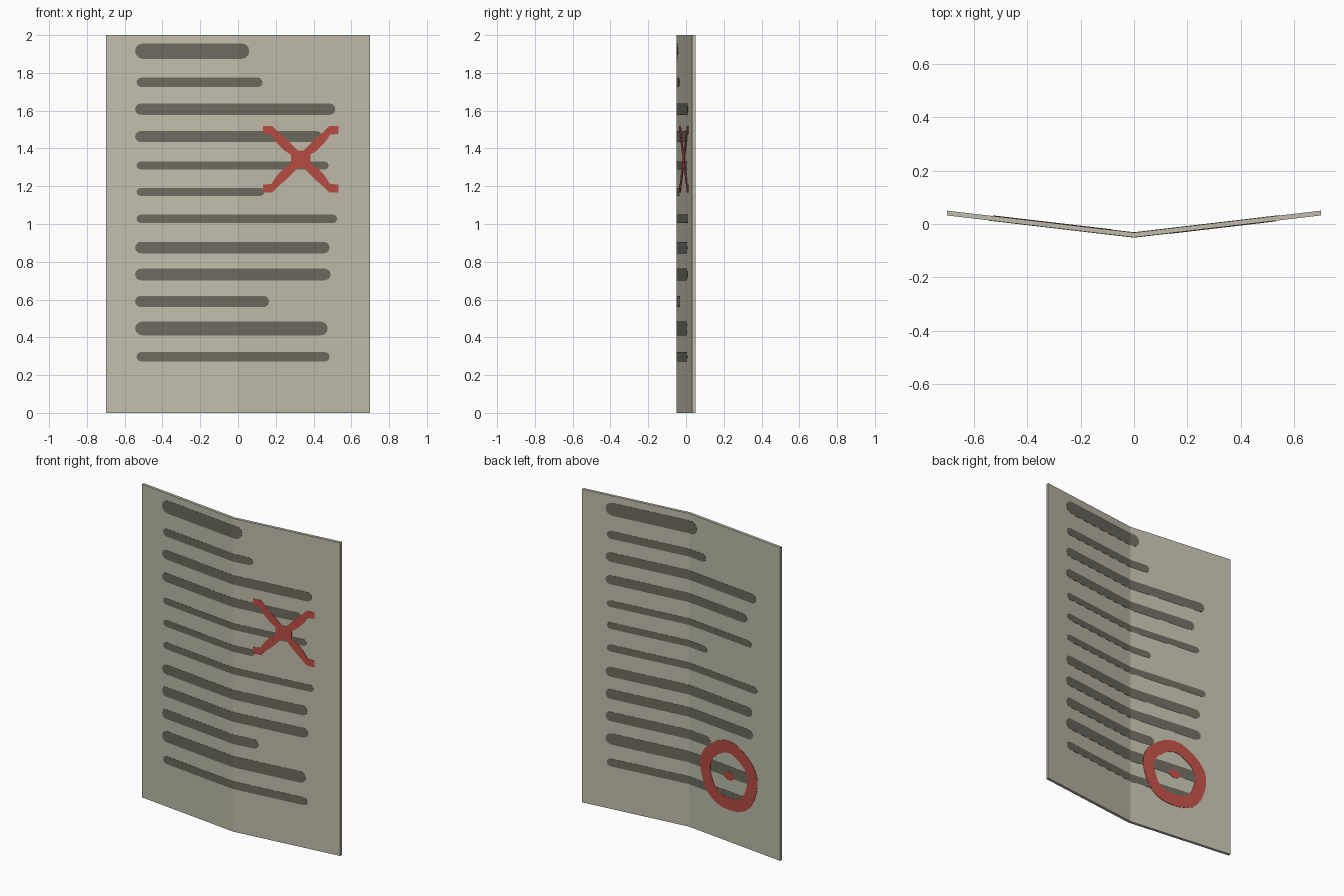
import bpy, bmesh, math

if "Cube" in bpy.data.objects:
    bpy.data.objects.remove(bpy.data.objects["Cube"])

HALF_W, HEIGHT = 0.70, 2.0
FRONT_Y, THICK, RISE = -0.05, 0.018, 0.082   # fold position, sheet thickness, bend of each half


def srgb(r, g, b):
    def lin(c):
        c /= 255
        return c / 12.92 if c < 0.04 else ((c + 0.055) / 1.055) ** 2.4
    return (lin(r), lin(g), lin(b), 1)


def material(name, rgb):
    m = bpy.data.materials.new(name)
    m.diffuse_color = srgb(*rgb)
    m.use_nodes = True
    m.node_tree.nodes["Principled BSDF"].inputs["Base Color"].default_value = m.diffuse_color
    return m


PAPER = material("paper beige", (193, 190, 172))
INK = material("faded ink grey", (109, 106, 96))
RED = material("marker red", (186, 78, 67))


def fold_y(x):
    return FRONT_Y + RISE * abs(x) / HALF_W


def finish(bm, name, mat):
    bmesh.ops.recalc_face_normals(bm, faces=bm.faces)
    me = bpy.data.meshes.new(name)
    bm.to_mesh(me)
    bm.free()
    me.materials.append(mat)
    ob = bpy.data.objects.new(name, me)
    bpy.context.collection.objects.link(ob)
    return ob


def folded_plate(name, polys, mat, y_shift, depth):
    """Flat outlines in x/z, cut at the fold, thickened along y and bent with the sheet."""
    bm = bmesh.new()
    for p in polys:
        bm.faces.new([bm.verts.new((x, 0, z)) for x, z in p])
    bmesh.ops.remove_doubles(bm, verts=bm.verts, dist=1e-5)
    bmesh.ops.bisect_plane(bm, geom=bm.verts[:] + bm.edges[:] + bm.faces[:],
                           plane_co=(0, 0, 0), plane_no=(1, 0, 0), dist=1e-6)
    ext = bmesh.ops.extrude_face_region(bm, geom=bm.faces[:], use_keep_orig=True)
    for v in ext["geom"]:
        if isinstance(v, bmesh.types.BMVert):
            v.co.y += depth
    for v in bm.verts:
        v.co.y += fold_y(v.co.x) + y_shift
    return finish(bm, name, mat)


def paint(name, polys, mat, side, lift):
    """Thin painted plate; side 1 = front, -1 = back (outline turned round)."""
    polys = [[(x * side, z) for x, z in p] for p in polys]
    shift = -lift if side == 1 else THICK - 0.001
    folded_plate(name, polys, mat, shift, lift + 0.001)


def bar(x0, x1, z, t):
    """Line of writing with rounded ends."""
    r, pts = t / 2, []
    for cx, start in ((x1 - r, -90), (x0 + r, 90)):
        for i in range(7):
            a = math.radians(start + 30 * i)
            pts.append((cx + r * math.cos(a), z + r * math.sin(a)))
    return pts


# Folded sheet
folded_plate("folded_sheet",
             [[(-HALF_W, 0), (HALF_W, 0), (HALF_W, HEIGHT), (-HALF_W, HEIGHT)]],
             PAPER, 0, THICK)

# Lines of writing on both sides: height, thickness, right end
LINES = [(1.915, .082, .06), (1.75, .05, .13), (1.608, .06, .515), (1.463, .058, .445),
         (1.31, .042, .48), (1.17, .042, .14), (1.027, .044, .525), (.875, .062, .485),
         (.733, .062, .49), (.59, .06, .165), (.447, .072, .475), (.297, .05, .485)]
for side, label in ((1, "front"), (-1, "back")):
    for i, (z, t, end) in enumerate(LINES):
        start = -.545 if t > .055 else -.537
        paint(f"{label}_text_line_{i + 1}", [bar(start, end, z, t)], INK, side, 0.0012)

# Hand-drawn red cross on the front: four ragged arms about a centre patch
CX, CZ = 0.332, 1.343
ARM = [(.03, .01), (.085, .045), (.125, .085), (.155, .13), (.20, .135),
       (.20, .175), (.15, .175), (.115, .14), (.085, .115), (.045, .075), (.005, .035)]
arms = [[(CX + sx * x, CZ + sz * z) for x, z in ARM] for sx in (1, -1) for sz in (1, -1)]
for i, a in enumerate(arms):
    paint(f"red_cross_arm_{i + 1}", [a], RED, 1, 0.0024)
patch = [(CX + .057 * math.cos(math.pi * k / 4 + .39), CZ + .05 * math.sin(math.pi * k / 4 + .39))
         for k in range(8)]
paint("red_cross_centre", [patch], RED, 1, 0.0025)

# Hand-drawn red ring and dot on the back
RX, RZ, N = 0.307, 0.42, 32


def ring_point(r, k):
    a = 2 * math.pi * (k % N) / N
    r += 0.004 * math.sin(5 * a)
    return (RX + r * math.cos(a), RZ + r * math.sin(a))


ring = [[ring_point(.143, k), ring_point(.22, k), ring_point(.22, k + 1), ring_point(.143, k + 1)]
        for k in range(N)]
paint("red_ring", ring, RED, -1, 0.0024)
dot = [(RX + .042 * math.cos(math.pi * k / 4 + .39), RZ + .028 * math.sin(math.pi * k / 4 + .39))
       for k in range(8)]
paint("red_ring_dot", [dot], RED, -1, 0.0024)
